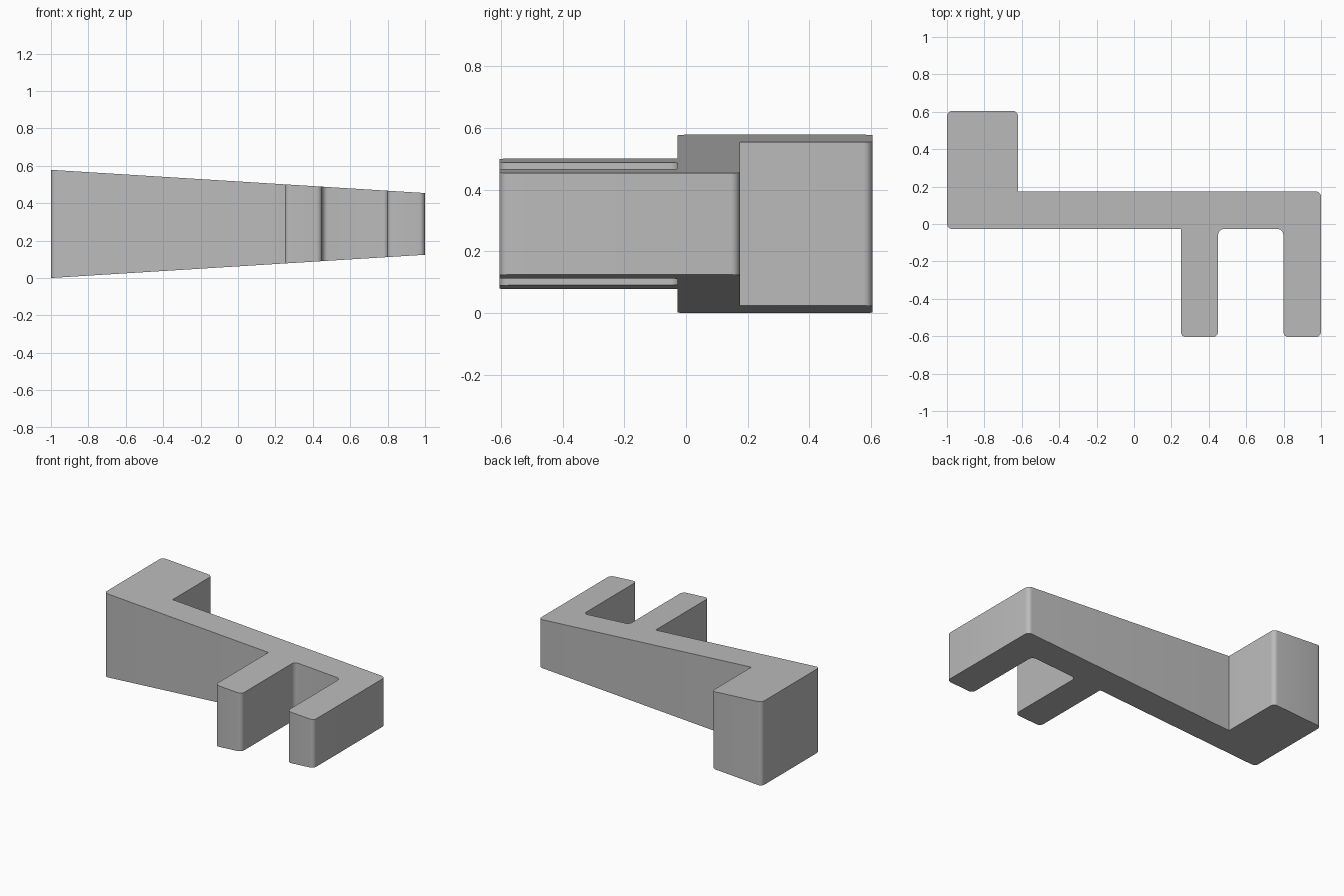
import bpy, bmesh, math

cube = bpy.data.objects.get("Cube")
if cube:
    bpy.data.objects.remove(cube, do_unlink=True)

# Plain grey material
grey = bpy.data.materials.new("plain grey")
grey.use_nodes = True
colour = (0.5, 0.5, 0.5, 1)
grey.diffuse_color = colour
grey.node_tree.nodes["Principled BSDF"].inputs["Base Color"].default_value = colour

# Plan outline: a bar with a rear block and two front prongs
BACK, BAR_BACK, BAR_FRONT, FRONT = 0.605, 0.175, -0.027, -0.605
outline = [
    (-1, BAR_FRONT), (0.25, BAR_FRONT), (0.25, FRONT), (0.45, FRONT),
    (0.45, BAR_FRONT), (0.798, BAR_FRONT), (0.798, FRONT), (1, FRONT),
    (1, BAR_BACK), (-0.62, BAR_BACK), (-0.62, BACK), (-1, BACK),
]
sharp_corners = {1, 9}

bm = bmesh.new()
base = [bm.verts.new((x, y, -1)) for x, y in outline]
face = bm.faces.new(base)
top = bmesh.ops.extrude_face_region(bm, geom=[face], use_keep_orig=True)
bmesh.ops.translate(bm, vec=(0, 0, 2),
                    verts=[v for v in top["geom"] if isinstance(v, bmesh.types.BMVert)])

# Round the upright edges, leaving the two joints with the bar sharp
sharp_points = [outline[i] for i in sharp_corners]


def is_rounded(edge):
    a, b = edge.verts
    upright = abs(a.co.z - b.co.z) > 1
    at_joint = any(math.dist(a.co.xy, p) < 0.01 for p in sharp_points)
    return upright and not at_joint


bmesh.ops.bevel(bm, geom=[e for e in bm.edges if is_rounded(e)], offset=0.03,
                offset_type='OFFSET', segments=6, profile=0.5, affect='EDGES')

# Taper the height evenly from the left end to the right end
for v in bm.verts:
    half_height = 0.227 - 0.062 * v.co.x
    v.co.z = 0.289 + math.copysign(half_height, v.co.z)
bmesh.ops.recalc_face_normals(bm, faces=bm.faces)

mesh = bpy.data.meshes.new("tapered_bracket")
bm.to_mesh(mesh)
bm.free()
mesh.materials.append(grey)
bracket = bpy.data.objects.new("tapered_bracket", mesh)
bpy.context.collection.objects.link(bracket)

# Smooth rounded corners, crisp rims
bpy.ops.object.select_all(action='DESELECT')
bracket.select_set(True)
bpy.context.view_layer.objects.active = bracket
bpy.ops.object.shade_smooth_by_angle(angle=math.radians(30))
